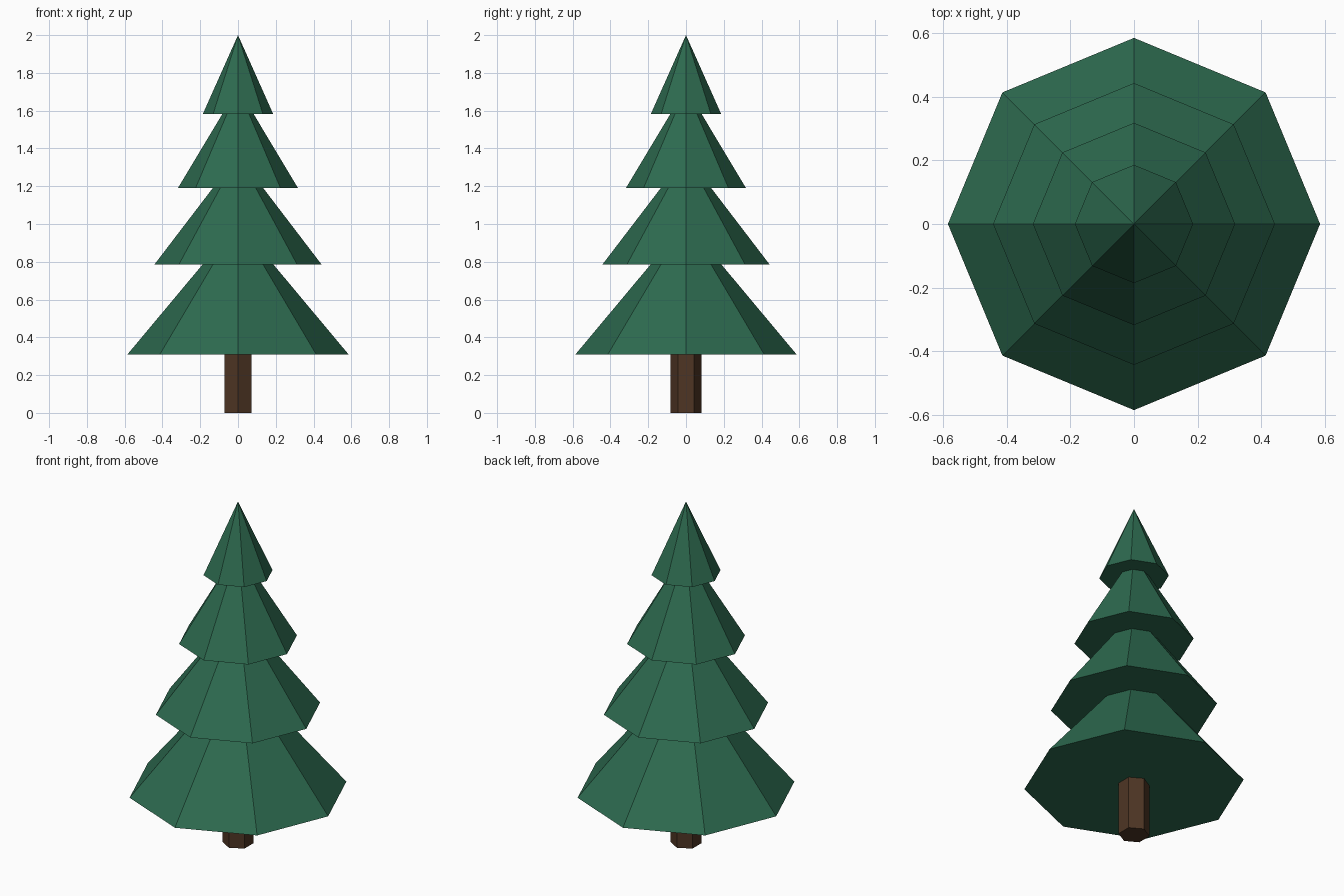
import bpy, bmesh, math

if "Cube" in bpy.data.objects:
    bpy.data.objects.remove(bpy.data.objects["Cube"])


def material(name, colour):
    m = bpy.data.materials.new(name)
    m.diffuse_color = (*colour, 1)
    m.use_nodes = True
    m.node_tree.nodes["Principled BSDF"].inputs["Base Color"].default_value = m.diffuse_color
    return m


def ring(bm, sides, radius, z, start):
    return [bm.verts.new((radius * math.cos(start + i * math.tau / sides),
                          radius * math.sin(start + i * math.tau / sides), z))
            for i in range(sides)]


def add_object(name, bm, mat):
    bmesh.ops.recalc_face_normals(bm, faces=bm.faces)
    mesh = bpy.data.meshes.new(name)
    bm.to_mesh(mesh)
    bm.free()
    mesh.materials.append(mat)
    bpy.context.collection.objects.link(bpy.data.objects.new(name, mesh))


def cone(name, sides, radius, z0, z1, mat):
    bm = bmesh.new()
    base = ring(bm, sides, radius, z0, 0)
    tip = bm.verts.new((0, 0, z1))
    bm.faces.new(base)
    for i in range(sides):
        bm.faces.new((base[i], base[(i + 1) % sides], tip))
    add_object(name, bm, mat)


def prism(name, sides, radius, z0, z1, start, mat):
    bm = bmesh.new()
    low = ring(bm, sides, radius, z0, start)
    high = ring(bm, sides, radius, z1, start)
    bm.faces.new(low)
    bm.faces.new(high)
    for i in range(sides):
        j = (i + 1) % sides
        bm.faces.new((low[i], low[j], high[j], high[i]))
    add_object(name, bm, mat)


needles = material("pine green", (0.0262, 0.1441, 0.0782))
bark = material("bark brown", (0.0762, 0.0356, 0.0176))

# Six-sided trunk, tucked just inside the lowest branches
prism("trunk", 6, 0.083, 0, 0.33, math.pi / 2, bark)

# Four overlapping eight-sided branch tiers: radius, base height, tip height
tiers = [(0.585, 0.31, 1.01), (0.443, 0.785, 1.365),
         (0.318, 1.19, 1.72), (0.186, 1.583, 2.0)]
for n, (radius, z0, z1) in enumerate(tiers, 1):
    cone(f"branch_tier_{n}", 8, radius, z0, z1, needles)
